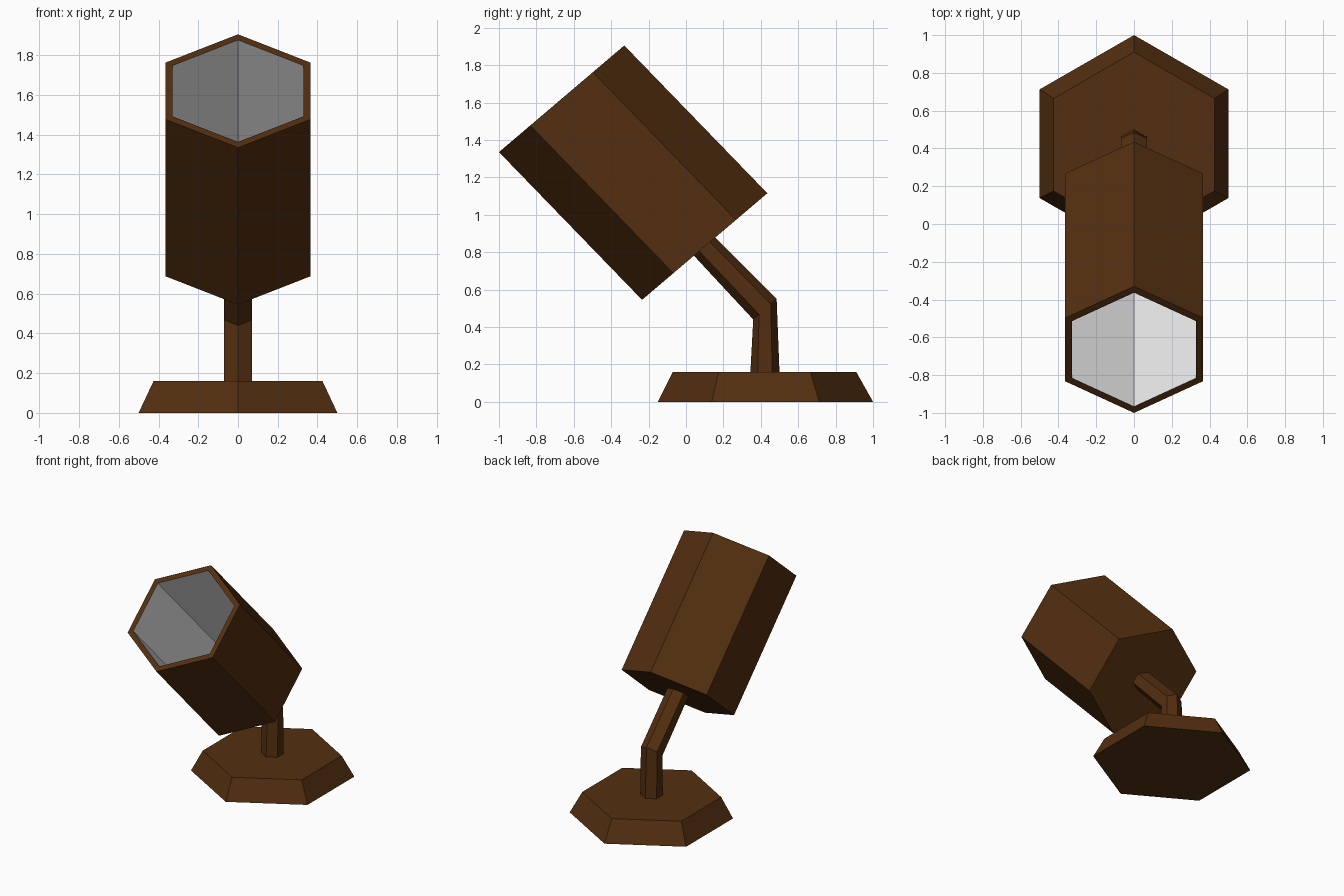
import bpy
import bmesh
from mathutils import Vector

cube = bpy.data.objects.get("Cube")
if cube:
    bpy.data.objects.remove(cube, do_unlink=True)


def make_material(name, color):
    mat = bpy.data.materials.new(name)
    mat.use_nodes = True
    mat.diffuse_color = (*color, 1)
    bsdf = next(n for n in mat.node_tree.nodes if n.type == 'BSDF_PRINCIPLED')
    bsdf.inputs["Base Color"].default_value = (*color, 1)
    return mat


brown = make_material("dark brown", (0.086, 0.028, 0.005))
grey = make_material("light grey", (0.8, 0.8, 0.8))


def hexagon(center, tip, half_width):
    """Hexagon with points along +-tip (y, z) and flats at +-half_width in x."""
    c, t = Vector((0, *center)), Vector((0, *tip))
    side = Vector((half_width, 0, 0))
    return [c + t, c + t / 2 + side, c - t / 2 + side,
            c - t, c - t / 2 - side, c + t / 2 - side]


def loft(name, rings, lining_from=None):
    """Join hexagon rings into a closed solid; later spans may be lined in grey."""
    bm = bmesh.new()
    loops = [[bm.verts.new(p) for p in ring] for ring in rings]
    bm.faces.new(loops[0])
    for span, (a, b) in enumerate(zip(loops, loops[1:])):
        for i in range(6):
            j = (i + 1) % 6
            face = bm.faces.new((a[i], a[j], b[j], b[i]))
            face.material_index = int(lining_from is not None and span >= lining_from)
    end = bm.faces.new(loops[-1])
    end.material_index = int(lining_from is not None)
    bmesh.ops.recalc_face_normals(bm, faces=bm.faces)
    mesh = bpy.data.meshes.new(name)
    bm.to_mesh(mesh)
    bm.free()
    mesh.materials.append(brown)
    if lining_from is not None:
        mesh.materials.append(grey)
    obj = bpy.data.objects.new(name, mesh)
    bpy.context.collection.objects.link(obj)
    return obj


# Tapered foot
loft("base", [hexagon((0.425, 0), (0.575, 0), 0.5),
              hexagon((0.42, 0.16), (0.49, 0), 0.425)])

# Bent stem from foot to lamp head
loft("stem", [hexagon((0.422, 0.155), (0.078, 0), 0.07),
              hexagon((0.422, 0.495), (0.0625, 0.055), 0.07),
              hexagon((0.09, 0.84), (0.056, 0.05), 0.07)])

# Hollow lamp head, open at the front, with a grey lining
front = Vector((-0.665, 1.62))
axis = Vector((0.765, -0.79))
tip = Vector((0.335, 0.285))
width = 0.365
inner = 0.9
floor = front + axis * 0.95
loft("lamp_head", [hexagon(front + axis, tip, width),
                   hexagon(front, tip, width),
                   hexagon(front, tip * inner, width * inner),
                   hexagon(floor, tip * inner, width * inner)], lining_from=2)
